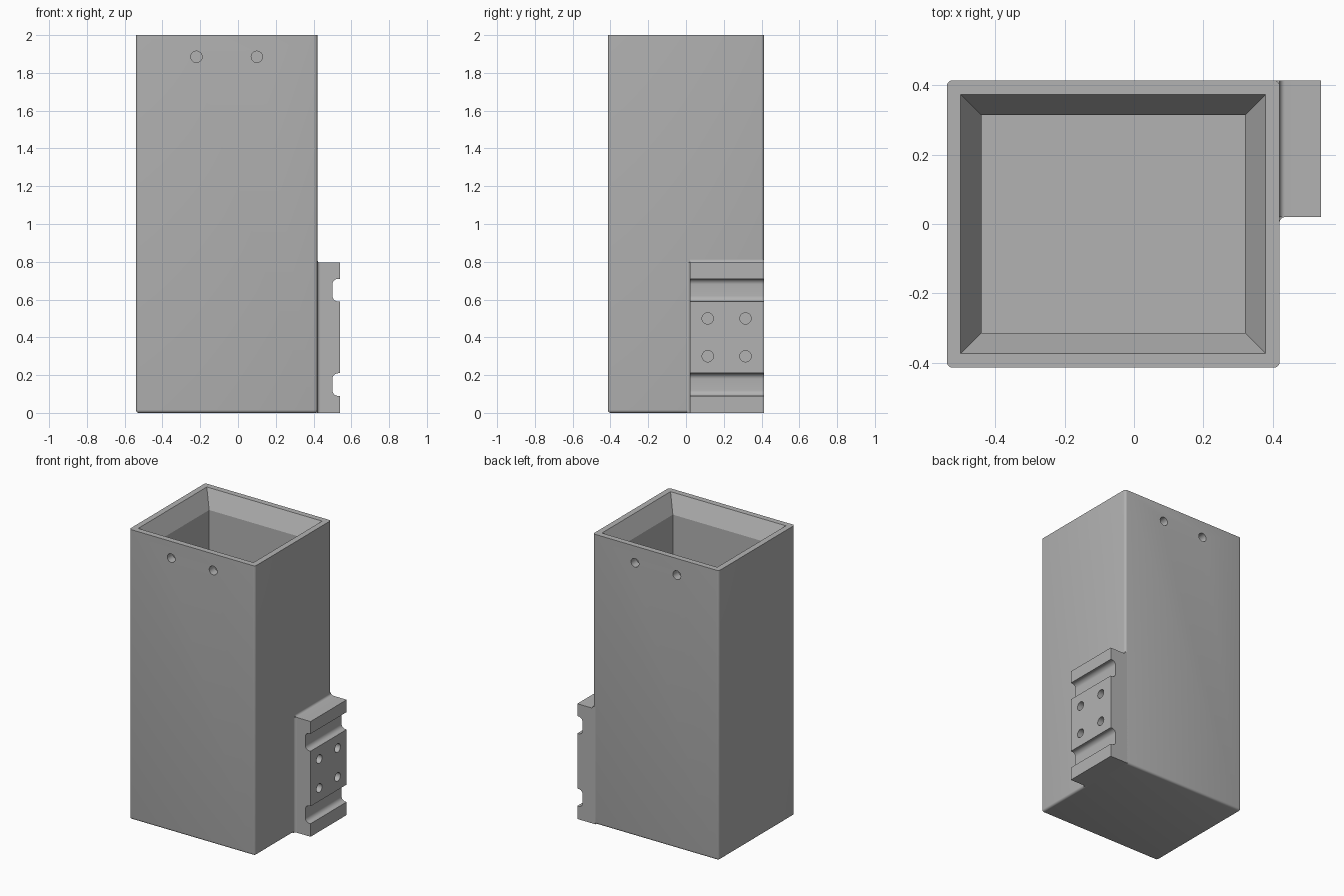
import bpy, bmesh
from math import pi, sin, cos
from mathutils import Matrix, Vector

cube = bpy.data.objects.get("Cube")
if cube:
    bpy.data.objects.remove(cube, do_unlink=True)

grey = bpy.data.materials.new("plain grey")
grey.use_nodes = True
grey.diffuse_color = (0.45, 0.45, 0.45, 1)
grey.node_tree.nodes["Principled BSDF"].inputs["Base Color"].default_value = grey.diffuse_color


def finish(bm, name):
    bmesh.ops.recalc_face_normals(bm, faces=bm.faces)
    mesh = bpy.data.meshes.new(name)
    bm.to_mesh(mesh)
    bm.free()
    obj = bpy.data.objects.new(name, mesh)
    bpy.context.collection.objects.link(obj)
    mesh.materials.append(grey)
    return obj


def loft(bm, rings):
    """Skin a stack of matching closed rings and cap both ends."""
    loops = [[bm.verts.new(p) for p in ring] for ring in rings]
    for a, b in zip(loops, loops[1:]):
        for i in range(len(a)):
            j = (i + 1) % len(a)
            bm.faces.new((a[i], a[j], b[j], b[i]))
    bm.faces.new(loops[0])
    bm.faces.new(loops[-1])


def rect(x0, x1, y0, y1, z):
    return [(x0, y0, z), (x1, y0, z), (x1, y1, z), (x0, y1, z)]


def arc(cx, cy, r, start, end, steps=8):
    angles = [start + (end - start) * i / steps for i in range(steps + 1)]
    return [(cx + r * cos(a), cy + r * sin(a)) for a in angles]


def drill(bm, centre, axis, depth):
    """Cylinder reaching the same depth either side of a surface point."""
    turn = Vector((0, 0, 1)).rotation_difference(Vector(axis)).to_matrix().to_4x4()
    bmesh.ops.create_cone(bm, cap_ends=True, segments=32, radius1=0.03, radius2=0.03,
                          depth=2 * depth, matrix=Matrix.Translation(centre) @ turn)


def cut(target, cutter):
    cutter.hide_render = True
    cutter.hide_set(True)
    mod = target.modifiers.new("cut " + cutter.name, 'BOOLEAN')
    mod.operation = 'DIFFERENCE'
    mod.solver = 'EXACT'
    mod.object = cutter
    bpy.context.view_layer.objects.active = target
    bpy.ops.object.modifier_apply(modifier=mod.name)
    bpy.data.objects.remove(cutter, do_unlink=True)


def smooth(obj):
    bpy.ops.object.select_all(action='DESELECT')
    obj.select_set(True)
    bpy.context.view_layer.objects.active = obj
    bpy.ops.object.shade_smooth_by_angle(angle=pi / 9)


LEFT, RIGHT, FRONT, BACK = -0.54, 0.42, -0.414, 0.414
TIP, SIDE, TOP = 0.54, 0.02, 0.795
FILLET = 0.016

# Tall box with rounded upright and bottom edges
bm = bmesh.new()
loft(bm, [rect(LEFT, RIGHT, FRONT, BACK, 0), rect(LEFT, RIGHT, FRONT, BACK, 2)])
edges = [e for e in bm.edges if min(v.co.z for v in e.verts) < 1]
bmesh.ops.bevel(bm, geom=edges, offset=FILLET, segments=5, profile=0.5, affect='EDGES')
box = finish(bm, "box")


# Cavity, flared at the mouth
def inset(gap, z):
    return rect(LEFT + gap, RIGHT - gap, FRONT + gap, BACK - gap, z)


bm = bmesh.new()
loft(bm, [inset(0.1, 0.1), inset(0.1, 1.88), inset(0.04, 2), inset(0.04, 2.1)])
cut(box, finish(bm, "cavity"))

# Blind screw holes near the rim, front and back
bm = bmesh.new()
for x in (-0.22, 0.10):
    for y in (FRONT, BACK):
        drill(bm, (x, y, 1.885), (0, 1, 0), 0.06)
cut(box, finish(bm, "rim_holes"))
smooth(box)

# Mounting block: side profile with two rounded grooves and a fillet on top
profile = [(0.40, 0), (TIP, 0)]
for low in (0.09, 0.59):
    high = low + 0.12
    profile += [(TIP, low)] + arc(0.53, low + 0.03, 0.03, 1.5 * pi, pi)
    profile += arc(0.53, high - 0.03, 0.03, pi, 0.5 * pi) + [(TIP, high)]
profile += [(TIP, TOP)]
profile += arc(RIGHT + FILLET, TOP + FILLET, FILLET, 1.5 * pi, pi)
profile += [(0.40, TOP + FILLET)]
bm = bmesh.new()
loft(bm, [[(x, y, z) for x, z in profile] for y in (SIDE, BACK)])
block = finish(bm, "mounting_block")

# Blind screw holes in the block
bm = bmesh.new()
for y in (0.115, 0.315):
    for z in (0.3, 0.5):
        drill(bm, (TIP, y, z), (1, 0, 0), 0.1)
cut(block, finish(bm, "block_holes"))
smooth(block)

# Fillet along the upright joint between block and box
profile = [(0.41, SIDE), (0.41, SIDE - FILLET)]
profile += arc(RIGHT + FILLET, SIDE - FILLET, FILLET, pi, 0.5 * pi)
bm = bmesh.new()
loft(bm, [[(x, y, z) for x, y in profile] for z in (0, TOP)])
smooth(finish(bm, "block_fillet"))
